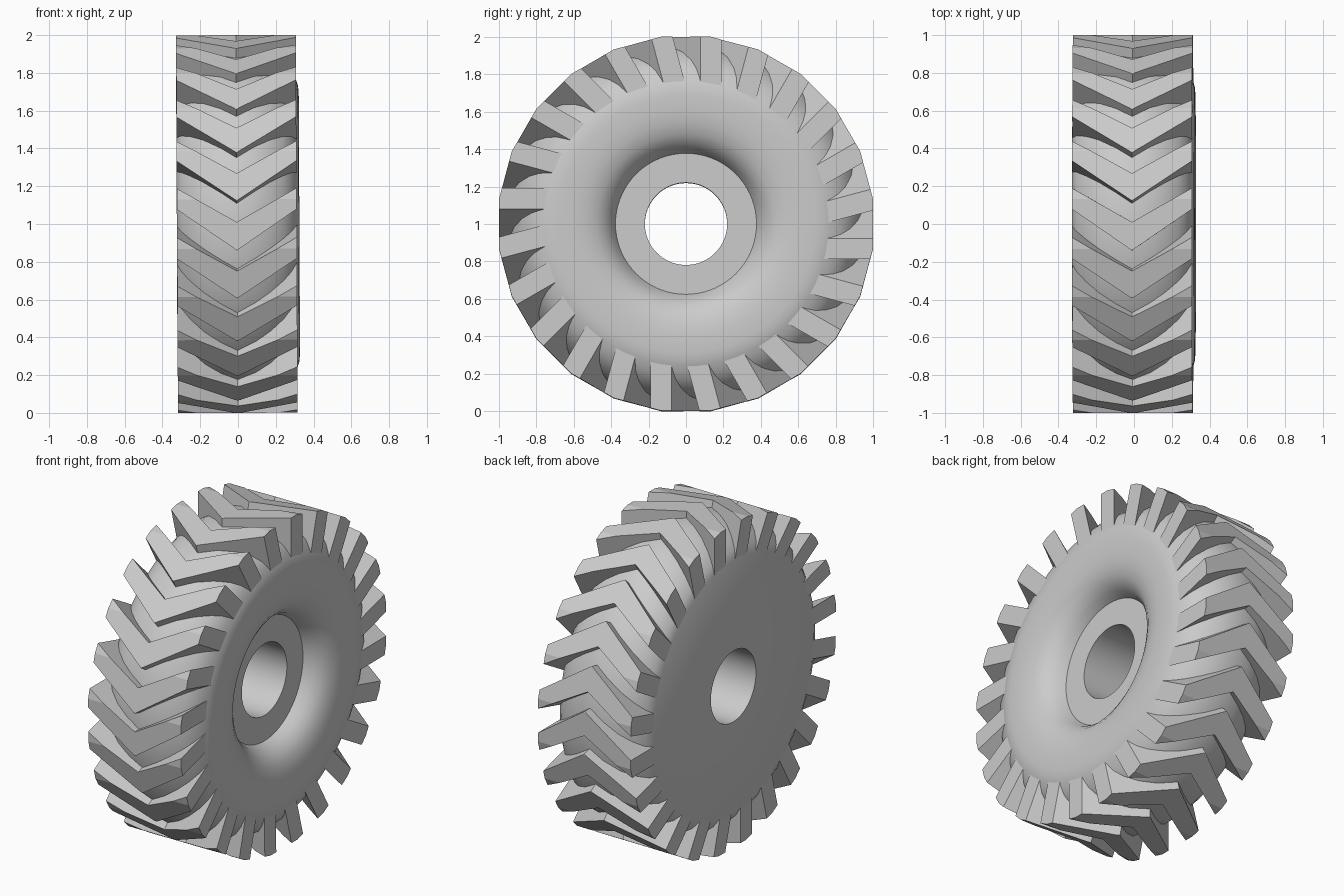
import bpy, bmesh, math
from mathutils import Matrix, Vector

cube = bpy.data.objects.get("Cube")
if cube:
    bpy.data.objects.remove(cube)

LUGS = 24
STEP = 2 * math.pi / LUGS
MID_X = -0.006       # centre plane of the tread
HALF_W = 0.317       # half width of the tread
LEAN = -0.005        # slight lean of the whole wheel

grey = bpy.data.materials.new("rubber_grey")
grey.use_nodes = True
colour = (0.6, 0.6, 0.6, 1)
grey.diffuse_color = colour
grey.node_tree.nodes["Principled BSDF"].inputs["Base Color"].default_value = colour


def add_object(name, bm):
    bmesh.ops.recalc_face_normals(bm, faces=bm.faces)
    mesh = bpy.data.meshes.new(name)
    bm.to_mesh(mesh)
    bm.free()
    mesh.materials.append(grey)
    obj = bpy.data.objects.new(name, mesh)
    bpy.context.collection.objects.link(obj)
    obj.location.z = 1
    obj.rotation_euler.y = LEAN
    return obj


# Tyre body: closed profile of (x, radius) spun about the axle
profile = [(-0.324, 0.22), (-0.324, 0.78), (-0.30, 0.83), (-0.25, 0.88),
           (-0.18, 0.924), (-0.09, 0.95), (0, 0.957), (0.09, 0.948),
           (0.17, 0.92), (0.24, 0.875), (0.28, 0.83), (0.30, 0.79),
           (0.312, 0.76), (0.321, 0.73), (0.325, 0.69), (0.325, 0.6),
           (0.317, 0.54), (0.30, 0.48), (0.27, 0.435), (0.23, 0.40),
           (0.18, 0.377), (0.18, 0.22)]
bm = bmesh.new()
ring = [bm.verts.new((x, 0, r)) for x, r in profile]
edges = [bm.edges.new((ring[i - 1], ring[i])) for i in range(len(ring))]
bmesh.ops.spin(bm, geom=ring + edges, axis=(1, 0, 0), cent=(0, 0, 0),
               angle=2 * math.pi, steps=72, use_merge=True)
bmesh.ops.remove_doubles(bm, verts=bm.verts, dist=0.0005)
body = add_object("tyre_body", bm)
bpy.ops.object.select_all(action='DESELECT')
body.select_set(True)
bpy.context.view_layer.objects.active = body
bpy.ops.object.shade_smooth_by_angle(angle=math.radians(35))

# One arm of a chevron lug, extruded outward
lug = bmesh.new()
outline = [(0, -0.14), (HALF_W, 0.078), (HALF_W, 0.19), (0, 0.01)]
base = lug.faces.new([lug.verts.new((x, y, 0.7)) for x, y in outline])
grown = bmesh.ops.extrude_face_region(lug, geom=[base])
top = [v for v in grown["geom"] if isinstance(v, bmesh.types.BMVert)]
bmesh.ops.translate(lug, verts=top, vec=(0, 0, 0.4))

# Trim the arm to the faceted outer rim
for k in (-1, 0, 1):
    n = Vector((0, math.sin(k * STEP), math.cos(k * STEP)))
    bmesh.ops.bisect_plane(lug, geom=lug.verts[:] + lug.edges[:] + lug.faces[:],
                           plane_co=n, plane_no=n, clear_outer=True)
    bmesh.ops.holes_fill(lug, edges=[e for e in lug.edges if e.is_boundary], sides=0)

# Open the inner end and mirror the arm into a chevron
inner = [f for f in lug.faces if all(abs(v.co.x) < 1e-5 for v in f.verts)]
bmesh.ops.delete(lug, geom=inner, context='FACES')
bmesh.ops.mirror(lug, geom=lug.verts[:] + lug.edges[:] + lug.faces[:],
                 axis='X', merge_dist=0.0005)
bmesh.ops.translate(lug, verts=lug.verts, vec=(MID_X, 0, 0))

# Repeat the chevron around the rim
source = lug.verts[:] + lug.edges[:] + lug.faces[:]
for k in range(1, LUGS):
    copy = bmesh.ops.duplicate(lug, geom=source)["geom"]
    verts = [v for v in copy if isinstance(v, bmesh.types.BMVert)]
    bmesh.ops.rotate(lug, verts=verts, cent=(0, 0, 0),
                     matrix=Matrix.Rotation(k * STEP, 3, 'X'))
add_object("tread_lugs", lug)
